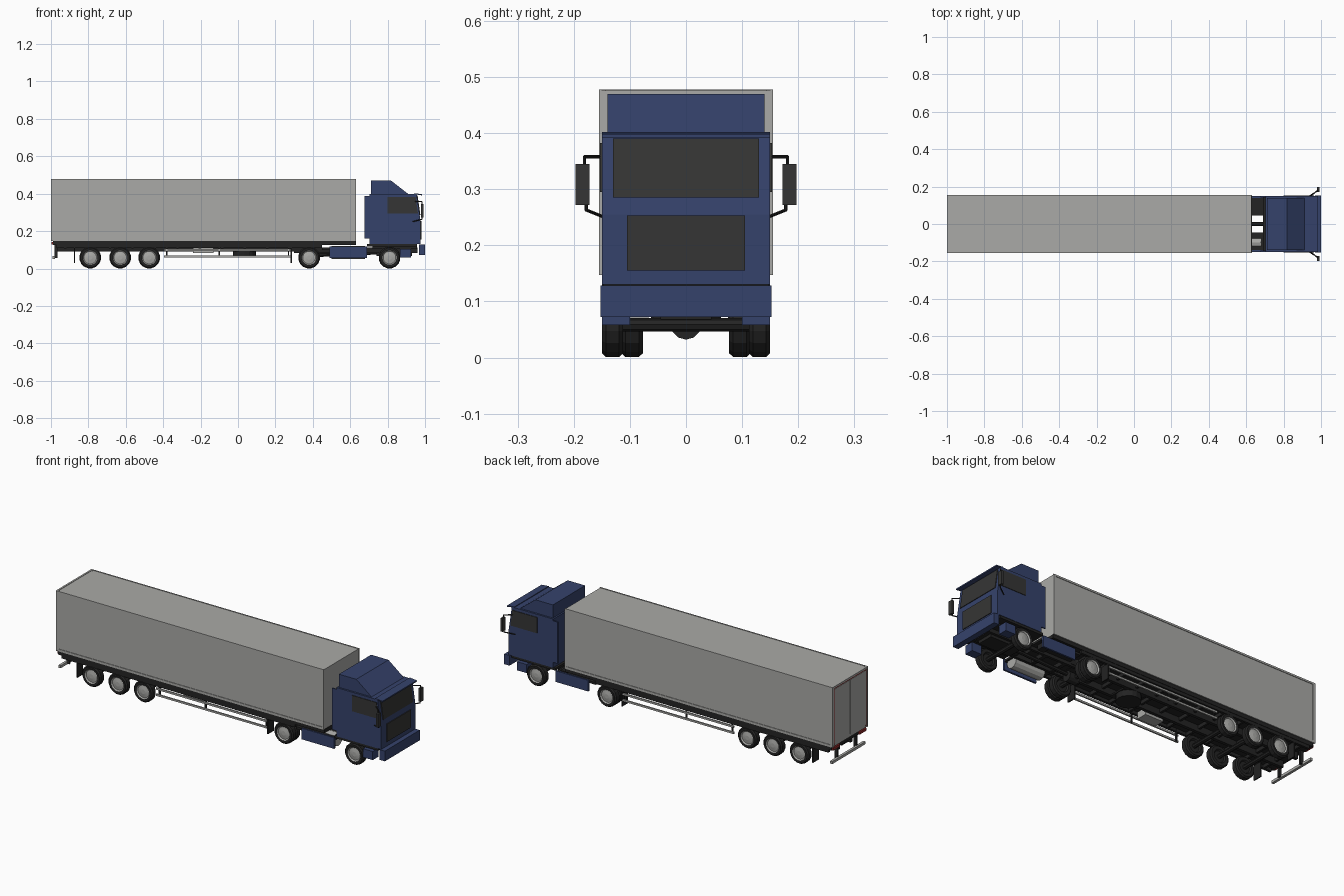
import bpy, bmesh, math
from mathutils import Vector

if "Cube" in bpy.data.objects:
    bpy.data.objects.remove(bpy.data.objects["Cube"])


def material(name, r, g, b):
    m = bpy.data.materials.new(name)
    m.use_nodes = True
    m.diffuse_color = (r, g, b, 1)
    m.node_tree.nodes["Principled BSDF"].inputs["Base Color"].default_value = (r, g, b, 1)
    return m


GREY = material("light_grey", .40, .40, .385)
BLUE = material("navy_blue", .036, .055, .148)
GLASS = material("dark_glass", .036, .036, .035)
BLACK = material("black", .017, .017, .017)
RED = material("red", .28, .02, .02)


def finish(name, bm, *mats):
    bmesh.ops.recalc_face_normals(bm, faces=bm.faces)
    mesh = bpy.data.meshes.new(name)
    bm.to_mesh(mesh)
    bm.free()
    for m in mats:
        mesh.materials.append(m)
    ob = bpy.data.objects.new(name, mesh)
    bpy.context.collection.objects.link(ob)
    return ob


def prism(name, pts, y0, y1, mat):
    """Side profile of (x, z) points, extruded from y0 to y1."""
    bm = bmesh.new()
    face = bm.faces.new([bm.verts.new((x, y0, z)) for x, z in pts])
    side = bmesh.ops.extrude_face_region(bm, geom=[face])["geom"]
    verts = [v for v in side if isinstance(v, bmesh.types.BMVert)]
    bmesh.ops.translate(bm, verts=verts, vec=(0, y1 - y0, 0))
    return finish(name, bm, mat)


def box(name, x, y, z, mat):
    return prism(name, [(x[0], z[0]), (x[1], z[0]), (x[1], z[1]), (x[0], z[1])], y[0], y[1], mat)


def sided(s, a, b):
    return sorted((s * a, s * b))


def rod(name, a, b, radius, mat, sides=8):
    a, b = Vector(a), Vector(b)
    bm = bmesh.new()
    bmesh.ops.create_cone(bm, cap_ends=True, segments=sides, radius1=radius, radius2=radius,
                          depth=(b - a).length)
    ob = finish(name, bm, mat)
    ob.rotation_euler = (b - a).to_track_quat("Z", "Y").to_euler()
    ob.location = (a + b) / 2
    return ob


# Each ring: radius, depth behind the outer face
TYRE = [(.012, .003), (.034, .007), (.040, .001), (.052, 0), (.0585, .007),
        (.0585, .031), (.052, .038), (.036, .038), (.030, .030)]


def wheel(name, x, y, s, z=.0585, sides=16):
    bm = bmesh.new()
    rings = []
    for r, d in TYRE:
        rings.append([bm.verts.new((r * math.cos(t), -d, r * math.sin(t)))
                      for t in (2 * math.pi * (i + .5) / sides for i in range(sides))])
    bm.faces.new(rings[0])
    for k, (p, q) in enumerate(zip(rings, rings[1:])):
        for i in range(sides):
            j = (i + 1) % sides
            f = bm.faces.new((p[i], p[j], q[j], q[i]))
            f.material_index = 0 if k < 2 else 1
    bm.faces.new(rings[-1]).material_index = 1
    ob = finish(name, bm, GREY, BLACK)
    ob.location = (x, y, z)
    if s < 0:
        ob.rotation_euler.z = math.pi
    return ob


# Trailer body with slightly raised frame
box("trailer_box", (-.996, .628), (-.152, .152), (.147, .476), GREY)
for s in (1, -1):
    y = sided(s, .150, .155)
    box("trailer_bottom_trim", (-1, .63), y, (.147, .160), GREY)
    box("trailer_top_trim", (-1, .63), y, (.468, .478), GREY)
    box("trailer_rear_post", (-1, -.985), sided(s, .143, .155), (.147, .478), GREY)
    box("trailer_front_post", (.620, .63), y, (.147, .478), GREY)
    # Rear doors, outlined by red marking strips
    box("rear_door", (-.999, -.99), sided(s, .002, .136), (.162, .462), GREY)
    box("rear_marking_side", (-1, -.995), sided(s, .138, .142), (.155, .469), RED)
    box("rear_lamp", (-.998, -.985), sided(s, .085, .145), (.128, .142), RED)
box("rear_door_gap", (-.998, -.99), (-.002, .002), (.162, .462), BLACK)
box("rear_marking_top", (-1, -.995), (-.142, .142), (.465, .469), RED)
box("rear_header", (-1, -.99), (-.143, .143), (.469, .478), GREY)

# Trailer floor and chassis
box("trailer_floor", (-.99, .63), (-.15, .15), (.127, .147), BLACK)
for s in (1, -1):
    box("trailer_rail", (-.97, .45), sided(s, .045, .062), (.092, .127), BLACK)
    box("trailer_side_rail", (-.97, .45), sided(s, .135, .148), (.110, .127), BLACK)
for i in range(12):
    x = -.93 + i * .12
    box("cross_member", (x, x + .012), (-.14, .14), (.108, .127), BLACK)

# Tractor chassis
for s in (1, -1):
    box("tractor_rail", (.30, .96), sided(s, .046, .060), (.082, .112), BLACK)
for x in (.46, .58, .70, .93):
    box("tractor_cross_member", (x, x + .02), (-.05, .05), (.085, .108), BLACK)
rod("coupling_plate", (.38, 0, .11), (.38, 0, .128), .07, BLACK, 16)
box("engine", (.74, .93), (-.045, .045), (.068, .13), BLACK)
rod("drive_shaft", (.39, 0, .07), (.74, 0, .085), .010, BLACK)
rod("differential", (.36, 0, .06), (.42, 0, .06), .028, BLACK, 12)

# Wheels and axles
for x in (-.79, -.63, -.475, .38, .81):
    rod("axle", (x, -.12, .0585), (x, .12, .0585), .012, BLACK)
    for s in (1, -1):
        wheel("wheel", x, s * .15, s)
        if x == .38:
            wheel("inner_wheel", x, s * .115, s)

# Mudflaps, side guards and rear underrun bar
for s in (1, -1):
    for x in (-.875, .285):
        box("mudflap", (x - .003, x + .003), sided(s, .10, .15), (.03, .112), BLACK)
    for z in (.064, .098):
        box("side_guard_rail", (-.395, .28), sided(s, .142, .15), (z - .005, z + .005), GREY)
    for x in (-.38, -.10, .27):
        box("side_guard_post", (x - .004, x + .004), sided(s, .134, .142), (.058, .12), BLACK)
    box("underrun_post", (-.982, -.966), sided(s, .075, .087), (.055, .13), BLACK)
box("underrun_bar", (-.992, -.978), (-.145, .145), (.052, .066), GREY)

# Underfloor equipment
rod("spare_wheel", (.035, 0, .06), (.035, 0, .092), .062, BLACK, 16)
box("spare_carrier", (-.03, .10), (-.06, .06), (.092, .10), BLACK)
box("tool_box", (-.24, -.13), (-.13, -.07), (.084, .122), GREY)
rod("fuel_tank", (.50, -.098, .086), (.68, -.098, .086), .035, GREY, 12)
box("battery_box", (.63, .67), (.08, .135), (.075, .12), BLACK)
for s in (1, -1):
    box("side_skirt", (.49, .69), sided(s, .140, .15), (.057, .118), BLUE)
    box("skirt_bracket", (.45, .69), sided(s, .06, .140), (.100, .112), BLACK)
    box("step", (.865, .925), sided(s, .10, .15), (.058, .105), BLUE)

# Cab
box("cab_floor", (.69, .957), (-.148, .148), (.117, .131), BLACK)
box("cab_floor_centre", (.72, .957), (-.10, .10), (.104, .118), BLACK)
prism("cab", [(.703, .13), (.976, .13), (.976, .255), (.955, .398), (.703, .398)], -.15, .15, BLUE)
prism("roof_fairing", [(.712, .397), (.912, .397), (.818, .470), (.712, .470)], -.14, .14, BLUE)
prism("sun_visor", [(.94, .398), (.94, .402), (.984, .398), (.984, .391)], -.15, .15, BLUE)
prism("windscreen", [(.950, .390), (.9605, .390), (.9755, .285), (.96, .285)], -.13, .13, GLASS)
box("grille", (.97, .980), (-.105, .105), (.155, .253), GLASS)
box("bumper", (.968, 1.0), (-.152, .152), (.072, .128), BLUE)
for s in (1, -1):
    prism("side_window", [(.80, .295), (.962, .295), (.950, .382), (.80, .382)],
          *sided(s, .146, .153), GLASS)
    box("side_deflector", (.676, .706), sided(s, .143, .15), (.16, .388), BLUE)
    # Mirror on two arms
    box("mirror", (.978, .991), sided(s, .172, .197), (.272, .345), GLASS)
    rod("mirror_upper_arm", (.943, s * .148, .358), (.983, s * .181, .358), .003, BLACK)
    rod("mirror_upper_post", (.983, s * .181, .359), (.983, s * .181, .340), .003, BLACK)
    rod("mirror_lower_arm", (.935, s * .148, .251), (.983, s * .178, .263), .003, BLACK)
    rod("mirror_lower_post", (.983, s * .178, .262), (.983, s * .178, .275), .003, BLACK)
